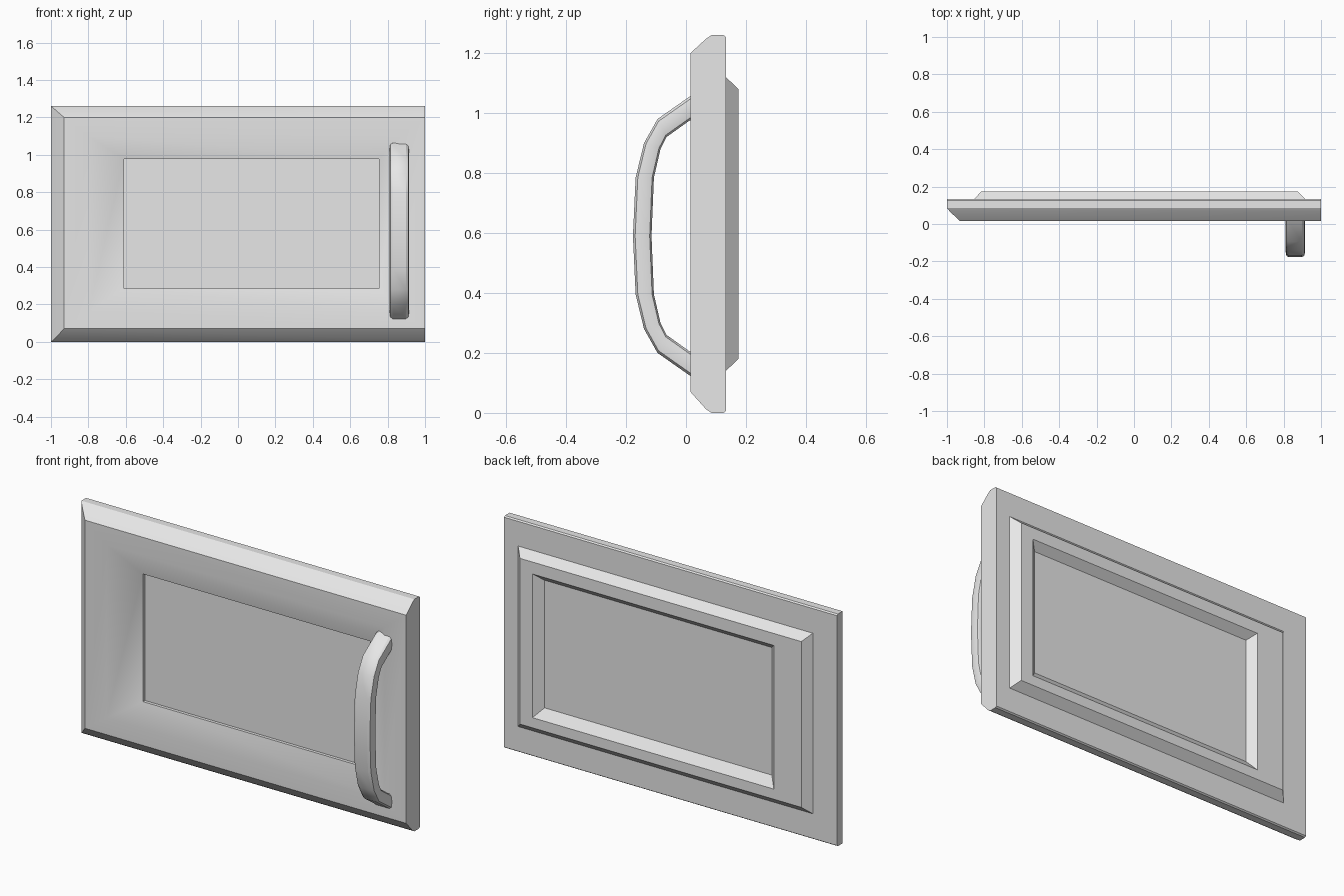
import bpy
import bmesh

cube = bpy.data.objects.get("Cube")
if cube:
    bpy.data.objects.remove(cube, do_unlink=True)

grey = bpy.data.materials.new("light grey")
grey.use_nodes = True
grey.diffuse_color = (0.8, 0.8, 0.8, 1)
grey.node_tree.nodes["Principled BSDF"].inputs["Base Color"].default_value = (0.8, 0.8, 0.8, 1)


def loft(name, rings):
    """Bridge successive closed rings of points and cap both ends."""
    bm = bmesh.new()
    loops = [[bm.verts.new(p) for p in ring] for ring in rings]
    count = len(loops[0])
    for a, b in zip(loops, loops[1:]):
        for i in range(count):
            j = (i + 1) % count
            bm.faces.new((a[i], a[j], b[j], b[i]))
    bm.faces.new(loops[0])
    bm.faces.new(loops[-1])
    bmesh.ops.recalc_face_normals(bm, faces=bm.faces)
    mesh = bpy.data.meshes.new(name)
    bm.to_mesh(mesh)
    bm.free()
    mesh.materials.append(grey)
    obj = bpy.data.objects.new(name, mesh)
    bpy.context.collection.objects.link(obj)
    bpy.ops.object.select_all(action="DESELECT")
    obj.select_set(True)
    bpy.context.view_layer.objects.active = obj
    bpy.ops.object.shade_smooth_by_angle(angle=0.5236)
    return obj


def rectangle(y, x0, x1, z0, z1):
    return [(x0, y, z0), (x1, y, z0), (x1, y, z1), (x0, y, z1)]


WINDOW = (-0.61, 0.755, 0.285, 0.978)

# Door panel: from the front pane, out around the rim, to the back pane
loft("door_panel", [rectangle(*r) for r in (
    (0.072, *WINDOW),
    (0.055, *WINDOW),
    (0.015, -0.80, 0.87, 0.16, 1.10),    # dished front surround
    (0.015, -0.93, 1.0, 0.07, 1.20),     # front chamfer
    (0.067, -0.985, 1.0, 0.012, 1.248),
    (0.085, -1.0, 1.0, 0.0, 1.26),
    (0.125, -1.0, 1.0, 0.0, 1.26),
    (0.133, -1.0, 1.0, 0.006, 1.254),
    (0.133, -0.855, 0.915, 0.14, 1.12),  # raised back plate
    (0.175, -0.815, 0.875, 0.18, 1.08),
    (0.175, -0.65, 0.80, 0.235, 1.015),  # bevelled back opening
    (0.135, *WINDOW),
)])

# Handle: (outer y, outer z, inner y, inner z), upper half, mirrored in height
HANDLE_X, MIDDLE = 0.8625, 0.59
upper = [(0.055, 1.08, 0.055, 0.995), (0.012, 1.055, 0.012, 0.975),
         (-0.095, 0.98, -0.065, 0.92), (-0.14, 0.90, -0.085, 0.88),
         (-0.168, 0.785, -0.107, 0.785)]
lower = [(a, 2 * MIDDLE - b, c, 2 * MIDDLE - d) for a, b, c, d in reversed(upper)]
stations = upper + [(-0.177, MIDDLE, -0.115, MIDDLE)] + lower

# Cross-section: half width against depth from outer to inner face
half = [(0.036, 0.0), (0.048, 0.12), (0.0525, 0.5), (0.047, 0.9), (0.036, 1.0)]
section = half + [(-w, t) for w, t in reversed(half)]

loft("door_handle", [
    [(HANDLE_X + w, a + (c - a) * t, b + (d - b) * t) for w, t in section]
    for a, b, c, d in stations
])
